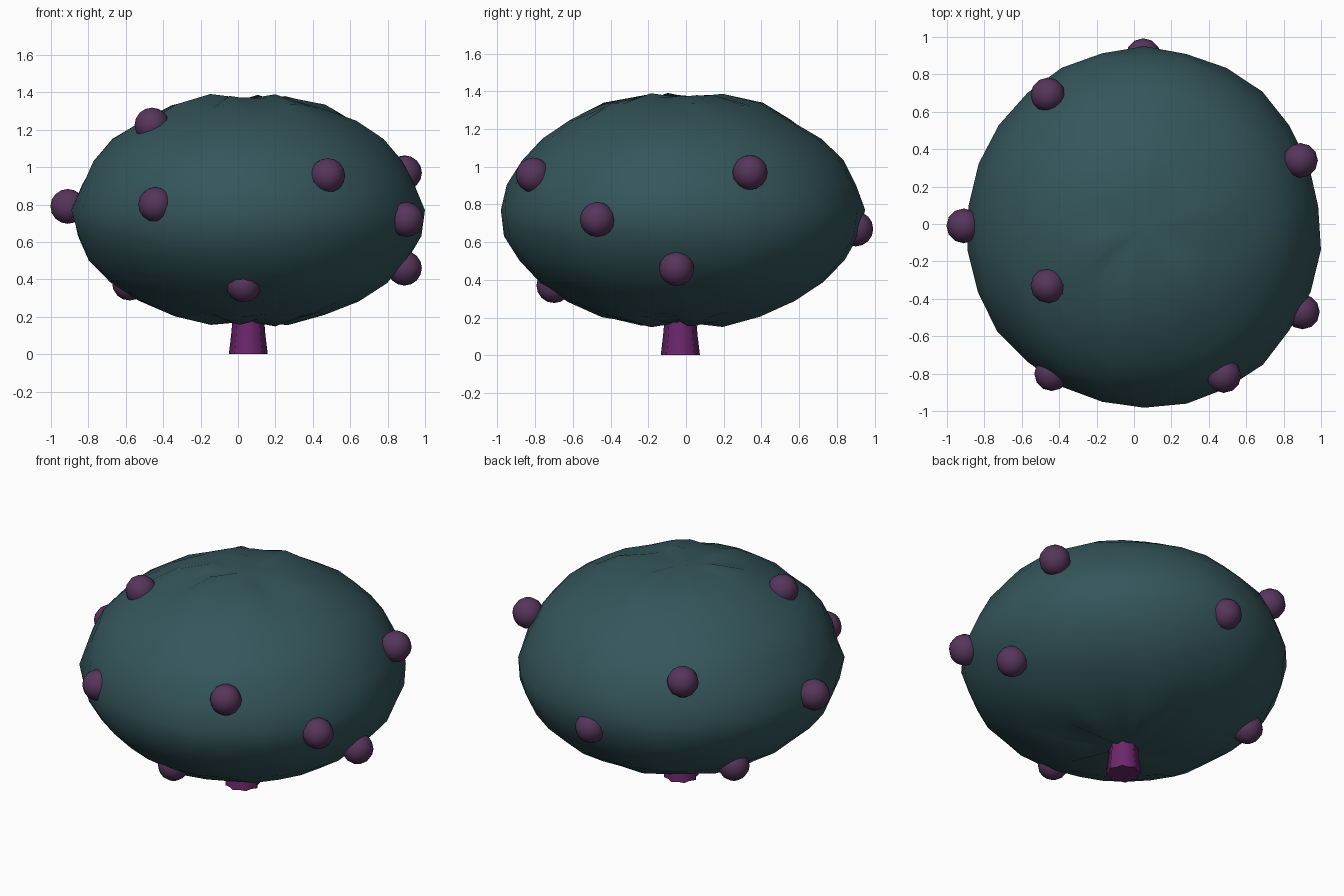
import bpy, bmesh, math, random
from mathutils import Vector

if "Cube" in bpy.data.objects:
    bpy.data.objects.remove(bpy.data.objects["Cube"])

random.seed(11)

def material(name, rgb):
    m = bpy.data.materials.new(name)
    m.diffuse_color = (*rgb, 1)
    m.use_nodes = True
    m.node_tree.nodes["Principled BSDF"].inputs["Base Color"].default_value = m.diffuse_color
    return m

leaf_mat = material("teal_leaf", (0.034, 0.092, 0.105))
berry_mat = material("plum_berry", (0.094, 0.036, 0.105))
bark_mat = material("purple_bark", (0.15, 0.02, 0.15))

def finish(bm, name, mat):
    mesh = bpy.data.meshes.new(name)
    bm.normal_update()
    bm.to_mesh(mesh)
    bm.free()
    mesh.materials.append(mat)
    for p in mesh.polygons:
        p.use_smooth = True
    obj = bpy.data.objects.new(name, mesh)
    bpy.context.collection.objects.link(obj)
    return obj

CENTRE = Vector((0.055, -0.02, 0.77))
RADII = Vector((0.948, 0.968, 0.62))

# Canopy: squashed lumpy ball with creases gathered at the poles
bm = bmesh.new()
bmesh.ops.create_uvsphere(bm, u_segments=26, v_segments=14, radius=1)
for v in bm.verts:
    pole = abs(v.co.z)
    angle = math.atan2(v.co.y, v.co.x)
    k = 1 + random.uniform(-0.014, 0.01)
    if pole > 0.999:
        k = 0.96
    elif pole > 0.85:
        k += 0.014 * math.sin(6 * angle) + random.uniform(-0.015, 0.012)
    elif v.co.z > 0.2:
        k -= 0.022      # shoulders slope in a little
    v.co = CENTRE + Vector(a * b * k for a, b in zip(v.co, RADII))
finish(bm, "canopy", leaf_mat)

# Berries scattered over the canopy
BERRIES = [
    (-0.91, -0.01, 0.79), (-0.46, -0.33, 1.225), (-0.44, -0.80, 0.80),
    (0.03, -0.70, 0.37), (0.48, -0.81, 0.955), (0.90, -0.47, 0.72),
    (0.89, 0.34, 0.97), (0.89, -0.05, 0.46), (-0.58, 0.34, 0.38),
    (-0.46, 0.69, 1.02), (0.05, 0.90, 0.67)]
for i, pos in enumerate(BERRIES):
    bm = bmesh.new()
    bmesh.ops.create_uvsphere(bm, u_segments=12, v_segments=8, radius=0.093)
    berry = finish(bm, f"berry_{i + 1}", berry_mat)
    berry.location = pos

# Trunk: short tapered stem with a fluted cross-section
bm = bmesh.new()
SIDES = 16
rings = []
for z, r in ((0, 0.104), (0.1, 0.092), (0.2, 0.083), (0.3, 0.078)):
    ring = []
    for i in range(SIDES):
        a = math.tau * i / SIDES
        rr = r * (1 if i % 2 == 0 else 0.84)
        ring.append(bm.verts.new((0.055 + rr * math.cos(a), -0.03 + rr * math.sin(a), z)))
    rings.append(ring)
for lo, hi in zip(rings, rings[1:]):
    for i in range(SIDES):
        j = (i + 1) % SIDES
        bm.faces.new((lo[i], lo[j], hi[j], hi[i]))
bm.faces.new(rings[0][::-1])
bm.faces.new(rings[-1])
for ring in (rings[0], rings[-1]):       # keep the cut ends crisp
    for e in {e for v in ring for e in v.link_edges}:
        if all(v in ring for v in e.verts):
            e.smooth = False
finish(bm, "trunk", bark_mat)
